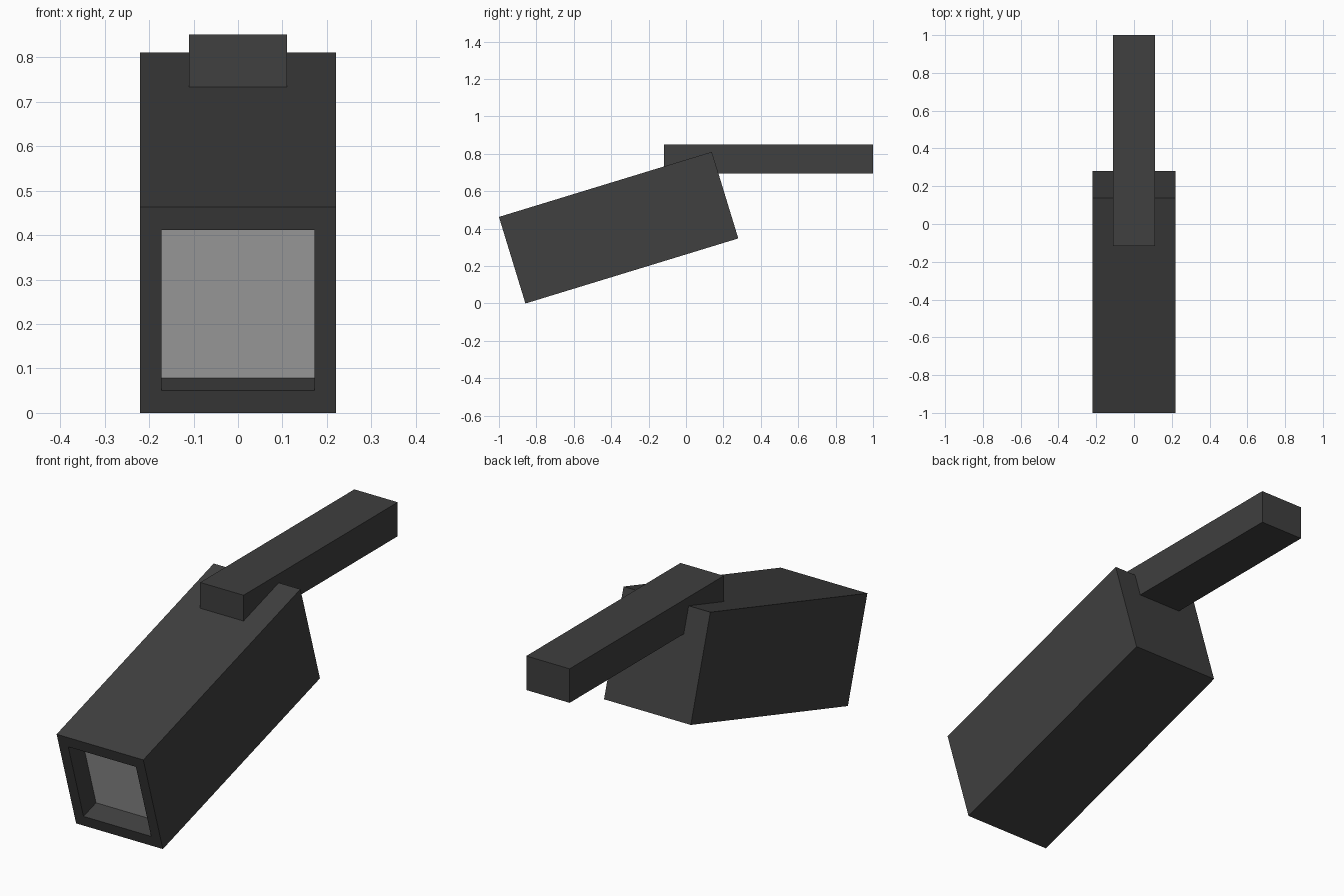
import bpy, bmesh, math
from mathutils import Matrix, Vector

if "Cube" in bpy.data.objects:
    bpy.data.objects.remove(bpy.data.objects["Cube"])


def material(name, grey, alpha=1.0):
    m = bpy.data.materials.new(name)
    m.diffuse_color = (grey, grey, grey, alpha)
    m.use_nodes = True
    m.node_tree.nodes["Principled BSDF"].inputs["Base Color"].default_value = m.diffuse_color
    return m


def make_object(name, bm, *mats):
    mesh = bpy.data.meshes.new(name)
    bm.to_mesh(mesh)
    bm.free()
    for m in mats:
        mesh.materials.append(m)
    ob = bpy.data.objects.new(name, mesh)
    bpy.context.collection.objects.link(ob)
    return ob


def box(lo, hi):
    lo, hi = Vector(lo), Vector(hi)
    bm = bmesh.new()
    size = Matrix.Diagonal((*(hi - lo), 1))
    bmesh.ops.create_cube(bm, size=1, matrix=Matrix.Translation((lo + hi) / 2) @ size)
    return bm


dark = material("dark_casing", 0.05)
glass = material("lens_glass", 0.43, 0.89)

# Camera housing: box with a recessed glass window in its front end
W, L, H = 0.22, 1.19, 0.484
bm = box((-W, 0, 0), (W, L, H))
front = min(bm.faces, key=lambda f: f.calc_center_median().y)


def extrude_front(face):
    return bmesh.ops.extrude_discrete_faces(bm, faces=[face])["faces"][0]


rim = extrude_front(front)
centre = Matrix.Translation((0, 0, -H / 2))
bmesh.ops.scale(bm, vec=(0.78, 1, 0.78), space=centre, verts=rim.verts)
window = extrude_front(rim)
bmesh.ops.translate(bm, vec=(0, 0.095, 0), verts=window.verts)
window.material_index = 1
bmesh.ops.recalc_face_normals(bm, faces=bm.faces)
housing = make_object("camera_housing", bm, dark, glass)
housing.location = (0, -0.8585, 0)
housing.rotation_euler = (math.radians(17), 0, 0)

# Mounting arm: straight bar running to the back
make_object("mounting_arm", box((-0.11, -0.117, 0.695), (0.11, 1, 0.851)), dark)
